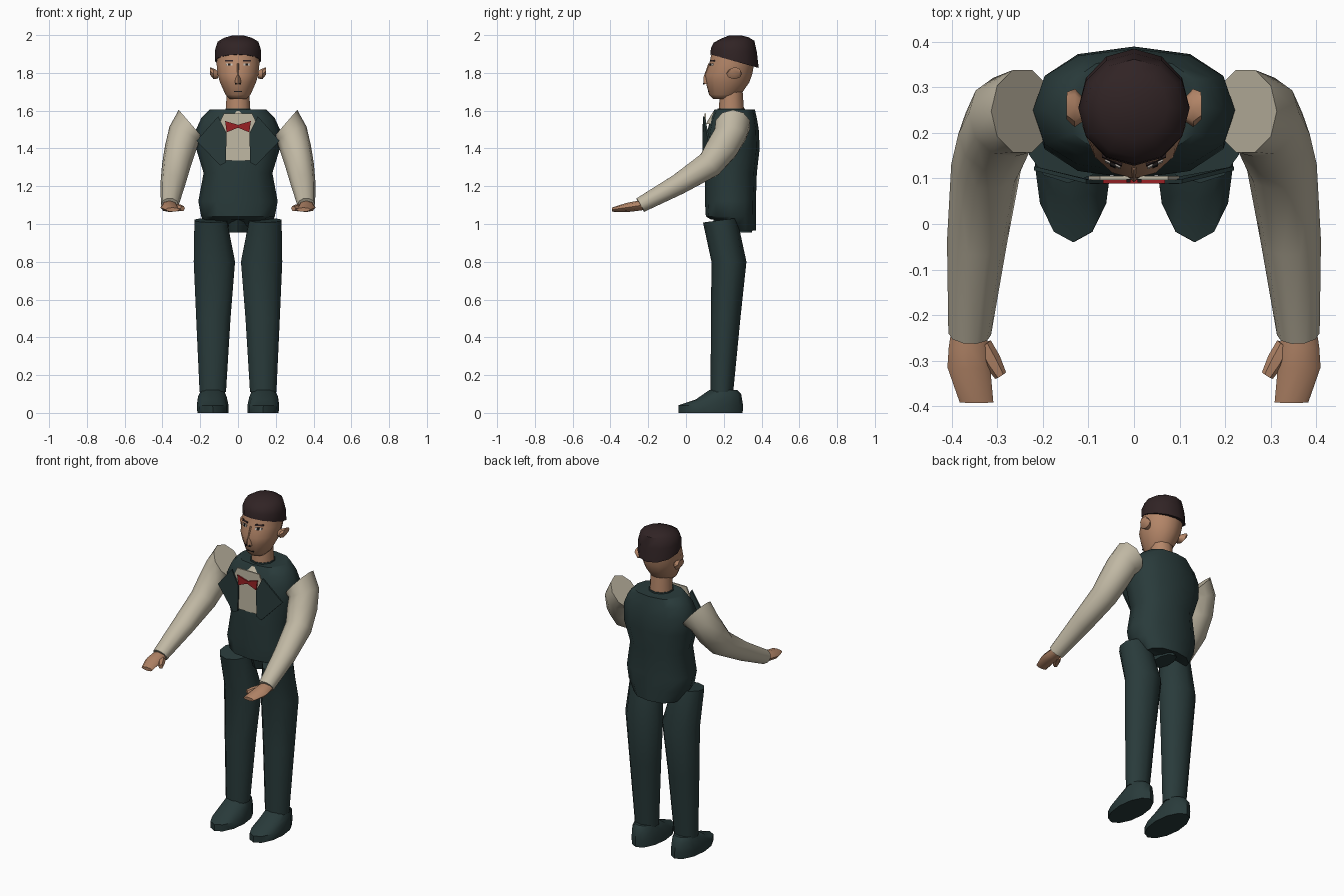
import bpy, bmesh, math
from mathutils import Vector

cube = bpy.data.objects.get("Cube")
if cube:
    bpy.data.objects.remove(cube)


def material(name, r, g, b):
    m = bpy.data.materials.new(name)
    m.use_nodes = True
    m.diffuse_color = (r, g, b, 1)
    bsdf = next(n for n in m.node_tree.nodes if n.type == 'BSDF_PRINCIPLED')
    bsdf.inputs["Base Color"].default_value = (r, g, b, 1)
    return m


green = material("dark green cloth", .022, .043, .043)
cream = material("cream cloth", .53, .48, .37)
skin = material("skin", .46, .24, .14)
brown = material("dark brown hair", .03, .017, .018)
red = material("red bow", .32, .015, .018)
white = material("eye white", .6, .55, .5)
black = material("near black", .012, .01, .01)


def finish(name, bm, mat, angle=50):
    bmesh.ops.recalc_face_normals(bm, faces=bm.faces)
    me = bpy.data.meshes.new(name)
    bm.to_mesh(me)
    bm.free()
    me.materials.append(mat)
    ob = bpy.data.objects.new(name, me)
    bpy.context.collection.objects.link(ob)
    bpy.ops.object.select_all(action='DESELECT')
    ob.select_set(True)
    bpy.context.view_layer.objects.active = ob
    bpy.ops.object.shade_smooth_by_angle(angle=math.radians(angle))
    return ob


def loft(name, rings, mat, angle=50):
    """Skin a tube over rings of points and cap both ends."""
    bm = bmesh.new()
    vs = [[bm.verts.new(p) for p in ring] for ring in rings]
    n = len(vs[0])
    for a, b in zip(vs, vs[1:]):
        for i in range(n):
            j = (i + 1) % n
            bm.faces.new((a[i], a[j], b[j], b[i]))
    bm.faces.new(vs[0])
    bm.faces.new(vs[-1])
    return finish(name, bm, mat, angle)


def level(z, x0, x1, y0, y1, tilt=0, n=10, power=1.0):
    """Level ring filling a box; tilt raises its back, power < 1 squares it."""
    ring = []
    for i in range(n):
        t = 2 * math.pi * i / n + math.pi / 2
        c, s = [math.copysign(abs(v) ** power, v) for v in (math.cos(t), math.sin(t))]
        ring.append(((x0 + x1) / 2 + c * (x1 - x0) / 2,
                     (y0 + y1) / 2 + s * (y1 - y0) / 2, z + s * tilt))
    return ring


def across(centre, direction, ru, rv, side, n=10):
    """Ring at right angles to a limb direction."""
    d = Vector(direction).normalized()
    u = Vector((1, 0, 0))
    u = (u - d * u.dot(d)).normalized()
    v = d.cross(u)
    ring = []
    for i in range(n):
        t = 2 * math.pi * i / n
        p = Vector(centre) + u * ru * math.cos(t) + v * rv * math.sin(t)
        ring.append((p.x * side, p.y, p.z))
    return ring


def plate(name, outline, y, mat, thick=.008, side=1):
    """Thin upright plate from an x, z outline; y may depend on x and z."""
    rings = []
    for back in (0, thick):
        rings.append([(x * side, (y(x, z) if callable(y) else y) + back, z)
                      for x, z in outline])
    return loft(name, rings, mat, 20)


# Waistcoat body
body = [(.965, .15, .13, .37, 0), (1.04, .195, .105, .37, 0), (1.12, .21, .1, .37, 0),
        (1.27, .182, .1, .375, 0), (1.4, .222, .1, .39, 0), (1.5, .222, .115, .385, 0),
        (1.56, .195, .13, .375, 0), (1.605, .15, .15, .365, 0)]
body_rings = [level(z, -w, w, a, b, t, 12, .85) for z, w, a, b, t in body]
# Lift the front of the hem
body_rings[0] = [(x, y, z + (.06 if y < .2 else 0)) for x, y, z in body_rings[0]]
loft("waistcoat", body_rings, green)
loft("crotch", [level(.955, -.05, .05, .17, .35), level(1.06, -.06, .06, .13, .36)], green)

# Neck, collar and head
loft("neck", [level(1.56, -.068, .068, .17, .31), level(1.7, -.064, .064, .18, .3)], skin)
loft("neck_band", [level(1.585, -.075, .075, .163, .317),
                   level(1.612, -.07, .07, .168, .312)], green)
face = [(1.662, .045, .145, .25), (1.685, .068, .122, .29), (1.75, .098, .105, .335),
        (1.79, .11, .1, .35), (1.845, .116, .122, .36), (1.9, .114, .135, .36)]
loft("head", [level(z, -w, w, a, b, n=14) for z, w, a, b in face], skin, 60)
loft("nose", [level(1.74, -.02, .02, .092, .15, n=6), level(1.775, -.015, .015, .092, .15, n=6),
              level(1.85, -.007, .007, .118, .15, n=6)], skin)

# Hair, slanting down to the nape
hair = [(1.862, .122, .128, .385, -.036), (1.92, .122, .132, .375, -.01),
        (1.965, .108, .147, .362, .005), (1.985, .075, .185, .33, .004),
        (1.998, .03, .225, .29, .001)]
loft("hair", [level(z, -w, w, a, b, t, 12) for z, w, a, b, t in hair], brown, 45)


# Painted face details follow the curve of the face
def on_face(x, z):
    front = .121 + (z - 1.84) * .28
    return front + .118 * (1 - math.sqrt(1 - (x / .118) ** 2)) - .004


def box(x0, x1, z0, z1):
    return [(x0, z0), (x1, z0), (x1, z1), (x0, z1)]


plate("mouth", box(-.022, .022, 1.699, 1.703), .116, black, .007)

# Shirt front and bow
plate("shirt_front", [(-.065, 1.335), (.065, 1.335), (.062, 1.48), (.1, 1.53), (.075, 1.585),
                      (-.075, 1.585), (-.1, 1.53), (-.062, 1.48)], .097, cream)
loft("shirt_collar", [level(1.53, -.1, .1, .105, .3), level(1.597, -.078, .078, .145, .3)], cream)

for side, word in ((1, "left"), (-1, "right")):
    plate(word + "_eye", box(.03, .064, 1.838, 1.85), on_face, white, .008, side)
    plate(word + "_pupil", box(.041, .053, 1.838, 1.851),
          lambda x, z: on_face(x, z) - .002, black, .008, side)
    plate(word + "_brow", box(.026, .07, 1.86, 1.869), on_face, brown, .008, side)
    plate(word + "_nostril", box(.008, .017, 1.739, 1.747), .091, black, .008, side)
    plate(word + "_bow", [(0, 1.51), (.06, 1.485), (.068, 1.545), (0, 1.525)],
          .089, red, .008, side)
    plate(word + "_lapel", [(.065, 1.325), (.095, 1.31), (.22, 1.44), (.105, 1.57),
                            (.06, 1.48)],
          lambda x, z: .088 + max(0, x - .1) * .25, green, .009, side)

    # Ear
    loft(word + "_ear", [across((.105, .25, 1.79), (1, .01, 0), .02, .02, side, 8),
                         across((.13, .255, 1.795), (1, .01, 0), .042, .028, side, 8),
                         across((.148, .26, 1.81), (1, .01, 0), .03, .02, side, 8)], skin)

    # Sleeve from shoulder to cuff
    sleeve = [((.245, .248, 1.525), (.75, 0, -.65), .105, .095),
              ((.285, .235, 1.475), (.4, -.15, -.75), .088, .09),
              ((.305, .19, 1.4), (.2, -.4, -.8), .083, .088),
              ((.325, .125, 1.315), (.1, -.7, -.6), .077, .075),
              ((.345, -.04, 1.21), (.06, -.85, -.5), .066, .058),
              ((.361, -.242, 1.1), (.05, -.85, -.5), .047, .043)]
    loft(word + "_sleeve", [across(*r, side) for r in sleeve], cream, 55)

    # Hand and thumb
    hand = [((.364, -.225, 1.1), .036, .026), ((.363, -.27, 1.094), .044, .026),
            ((.363, -.315, 1.087), .047, .024), ((.346, -.392, 1.076), .037, .011)]
    loft(word + "_hand", [across(c, (0, -1, -.1), a, b, side, 8) for c, a, b in hand], skin)
    loft(word + "_thumb", [across((x, y, z), (-.5, -.8, -.1), r, r, side, 6) for x, y, z, r in
                           ((.33, -.265, 1.09, .018), (.312, -.3, 1.085, .02),
                            (.293, -.333, 1.082, .014))], skin)

    # Trouser leg
    leg = [(1.02, .055, .235, .09, .27, .012), (.8, .01, .24, .135, .32, 0),
           (.5, .035, .226, .132, .288, 0), (.11, .06, .207, .13, .25, 0)]
    loft(word + "_trouser_leg", [[(x * side, y, z) for x, y, z in level(h, a, b, c, d, t)]
                                 for h, a, b, c, d, t in leg], green)

    # Shoe with a sloping top
    shoe = [(0, .05, .215, -.04, .3, 0), (.04, .05, .218, -.04, .302, 0),
            (.085, .06, .212, .05, .292, .015), (.122, .075, .195, .125, .27, 0)]
    loft(word + "_shoe", [[(x * side, y, z) for x, y, z in level(h, a, b, c, d, t, 12)]
                          for h, a, b, c, d, t in shoe], green)
